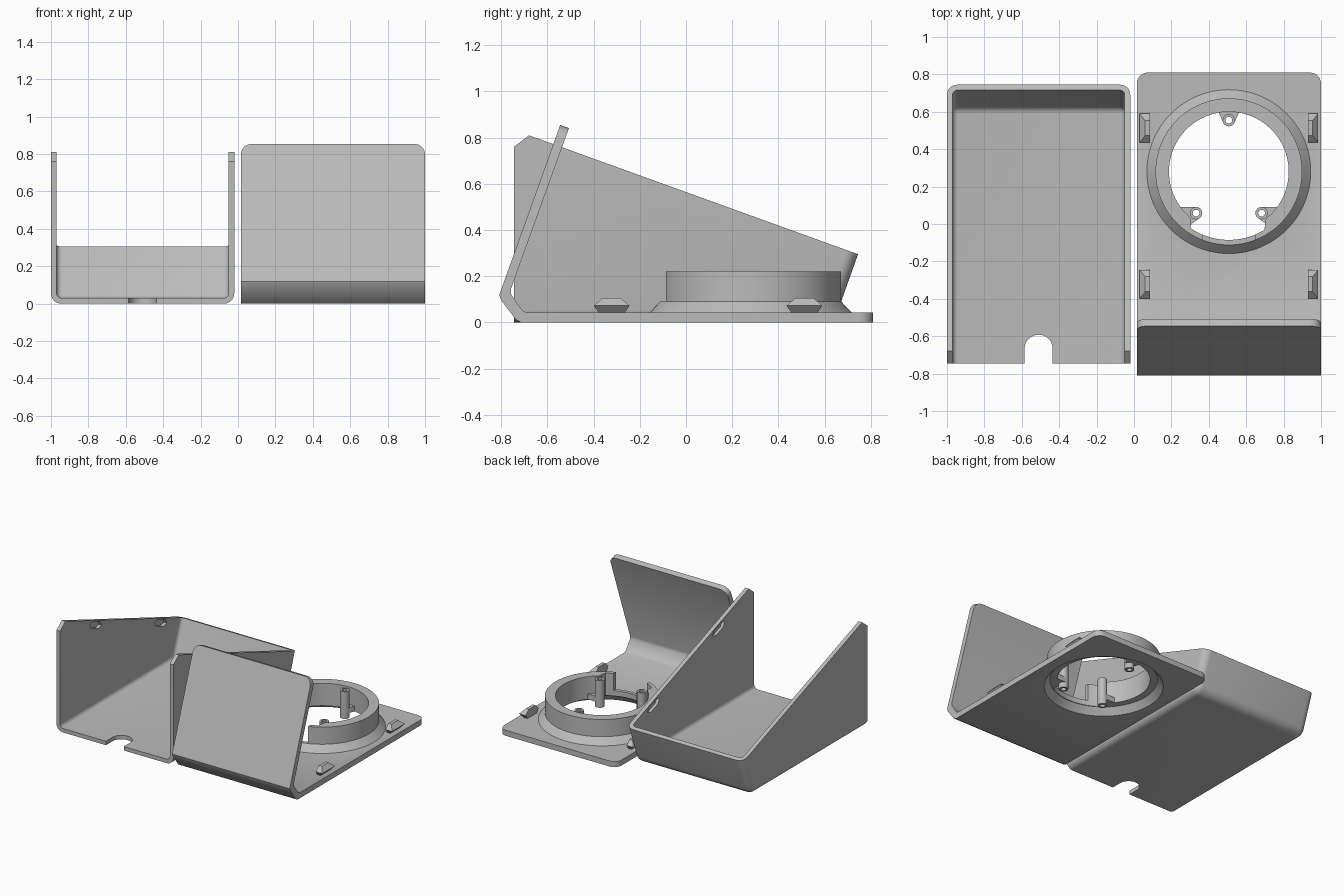
import bpy, bmesh, math
from mathutils import Vector

if "Cube" in bpy.data.objects:
    bpy.data.objects.remove(bpy.data.objects["Cube"])

grey = bpy.data.materials.new("plain_grey")
grey.diffuse_color = (0.5, 0.5, 0.5, 1)
grey.use_nodes = True
grey.node_tree.nodes["Principled BSDF"].inputs["Base Color"].default_value = grey.diffuse_color
CX, CY = 0.507, 0.28          # centre of the round socket


def make(name, bm):
    bmesh.ops.recalc_face_normals(bm, faces=bm.faces)
    me = bpy.data.meshes.new(name)
    bm.to_mesh(me)
    bm.free()
    ob = bpy.data.objects.new(name, me)
    me.materials.append(grey)
    bpy.context.collection.objects.link(ob)
    return ob


def prism(name, pts, axis, a, b, radius=0, pick=None):
    """Extrude a 2D outline along x (outline in y,z) or z (outline in x,y)."""
    bm = bmesh.new()
    put = (lambda p, t: (t, p[0], p[1])) if axis == 'x' else (lambda p, t: (p[0], p[1], t))
    lo = [bm.verts.new(put(p, a)) for p in pts]
    hi = [bm.verts.new(put(p, b)) for p in pts]
    n = len(pts)
    bm.faces.new(lo)
    bm.faces.new(hi)
    for i in range(n):
        j = (i + 1) % n
        bm.faces.new((lo[i], lo[j], hi[j], hi[i]))
    bmesh.ops.recalc_face_normals(bm, faces=bm.faces)
    if radius:
        edges = [e for e in bm.edges if pick(e.verts[0].co, e.verts[1].co)]
        bmesh.ops.bevel(bm, geom=edges, offset=radius, offset_type='OFFSET',
                        segments=6, profile=0.5, affect='EDGES')
    return make(name, bm)


def lathe(name, outline, cx, cy, steps):
    """Revolve a closed (radius, z) outline around a vertical axis."""
    bm = bmesh.new()
    rings = []
    for k in range(steps):
        c, s = math.cos(2 * math.pi * k / steps), math.sin(2 * math.pi * k / steps)
        rings.append([bm.verts.new((cx + r * c, cy + r * s, z)) for r, z in outline])
    n = len(outline)
    for k in range(steps):
        p, q = rings[k], rings[(k + 1) % steps]
        for i in range(n):
            j = (i + 1) % n
            bm.faces.new((p[i], q[i], q[j], p[j]))
    return make(name, bm)


def circle(cx, cy, r, n=64, a0=0, a1=2 * math.pi):
    return [(cx + r * math.cos(a0 + (a1 - a0) * i / n),
             cy + r * math.sin(a0 + (a1 - a0) * i / n)) for i in range(n)]


def hull(name, pts):
    bm = bmesh.new()
    for p in pts:
        bm.verts.new(p)
    bmesh.ops.convex_hull(bm, input=bm.verts)
    return make(name, bm)


def cut(ob, tool):
    mod = ob.modifiers.new("cut", 'BOOLEAN')
    mod.operation, mod.solver, mod.object = 'DIFFERENCE', 'EXACT', tool
    bpy.context.view_layer.objects.active = ob
    bpy.ops.object.modifier_apply(modifier=mod.name)
    bpy.data.objects.remove(tool)


# Shell: wedge-shaped tray, open on top and at the front
def tray_edges(floor, front):
    def pick(a, b):
        low = abs(a.z - floor) < 1e-4 and abs(b.z - floor) < 1e-4
        at_front = a.y < front + 1e-3 and b.y < front + 1e-3
        back = abs(a.x - b.x) < 1e-4 and min(a.y, b.y) > 0.5 and abs(a.z - b.z) > 0.2
        return (low and not at_front) or back
    return pick


shell = prism("shell", [(-.745, 0), (-.745, .76), (-.68, .81), (.745, .295), (.64, 0)],
              'x', -1, -.02, .055, tray_edges(0, -.745))
cut(shell, prism("tray_space", [(-1, .03), (-1, 1), (.964, 1), (.619, .03)],
                 'x', -.97, -.05, .028, tray_edges(.03, -1)))
# Cable notch in the shell floor
cut(shell, prism("notch", [(-.585, -.9), (-.435, -.9)] +
                 circle(-.51, -.667, .075, 24, 0, math.pi) + [(-.585, -.667)], 'z', -.1, .2))


# Snap slots along the sloping rims
def slope_point(x, s, h):
    return (x, .745 - .94 * s - .34 * h, .295 + .34 * s - .94 * h)


for s in (.29, 1.12):
    for face, out in ((-.97, -1), (-.05, 1)):
        pts = [slope_point(face + out * d, s + e * w, h)
               for d, w, h in ((-.01, .05, .008), (-.01, .078, .035), (-.01, .045, .062),
                               (.018, .05, .015), (.018, .07, .035), (.018, .04, .055))
               for e in (-1, 1)]
        cut(shell, hull("slot", pts))


# Base plate with bent-up flap
def plate_corner(a, b):
    if abs(a.x - b.x) > 1e-4:
        return False
    return min(a.y, b.y) > .8 or min(a.z, b.z) > .8


plate = prism("base_plate_with_flap",
              [(.81, 0), (-.715, 0), (-.737, .012), (-.80, .095), (-.809, .118), (-.545, .855),
               (-.507, .841), (-.759, .142), (-.757, .12), (-.71, .053), (-.69, .042),
               (.81, .042)], 'x', .015, 1, .06, plate_corner)
cut(plate, prism("hole", circle(CX, CY, .42, 96), 'z', -.1, .1))

# Socket ring with conical foot, hollow underneath
ring = lathe("socket_ring", [(.42, 0), (.438, .042), (.392, .09), (.392, .22), (.32, .22),
                             (.32, .05), (.37, .05), (.41, 0)], CX, CY, 96)
# Front relief: wider inside, and open through the wall above the foot
a = math.asin(.205 / .365)
cut(ring, prism("relief", [(CX - .205, CY - .2), (CX + .205, CY - .2)][::-1] +
                circle(CX, CY, .365, 24, 1.5 * math.pi - a, 1.5 * math.pi + a)[::1],
                'z', -.1, .4))
cut(ring, prism("gap", [(CX - .14, CY - .5), (CX + .14, CY - .5),
                        (CX + .14, CY - .2), (CX - .14, CY - .2)], 'z', .09, .4))

# Screw posts on small tabs
top_tab = [(-.06, .33), (-.03, .262), (.03, .262), (.06, .33)]
side_tab = [(.275, -.19), (.175, -.19), (.15, -.225), (.165, -.255), (.205, -.285), (.255, -.25)]
tabs = [("rear", (0, .275), top_tab),
        ("right", (.175, -.222), side_tab),
        ("left", (-.175, -.222), [(-x, y) for x, y in side_tab])]
for side, (px, py), outline in tabs:
    px, py = CX + px, CY + py
    tab = prism(side + "_tab", [(CX + x, CY + y) for x, y in outline], 'z', .05, .09)
    cut(tab, prism("bore", circle(px, py, .025, 24), 'z', -.1, .3))
    lathe(side + "_screw_post", [(.033, .01), (.033, .215), (.018, .215), (.018, .01)],
          px, py, 24)

# Snap clips along both sides of the plate
for y in (.513, -.322):
    for mid, out in ((.03, 1), (.985, -1)):
        hull("snap_clip", [(mid + out * d, y + e * w, z)
                           for d, w, z in ((.03, .055, .04), (.055, .055, .04), (0, .077, .072),
                                           (.055, .077, .072), (.03, .04, .105), (.055, .04, .105))
                           for e in (-1, 1)])

# Shading: smooth curves, sharp edges
for ob in bpy.context.scene.objects:
    ob.select_set(True)
bpy.context.view_layer.objects.active = shell
bpy.ops.object.shade_smooth_by_angle(angle=math.radians(30))
